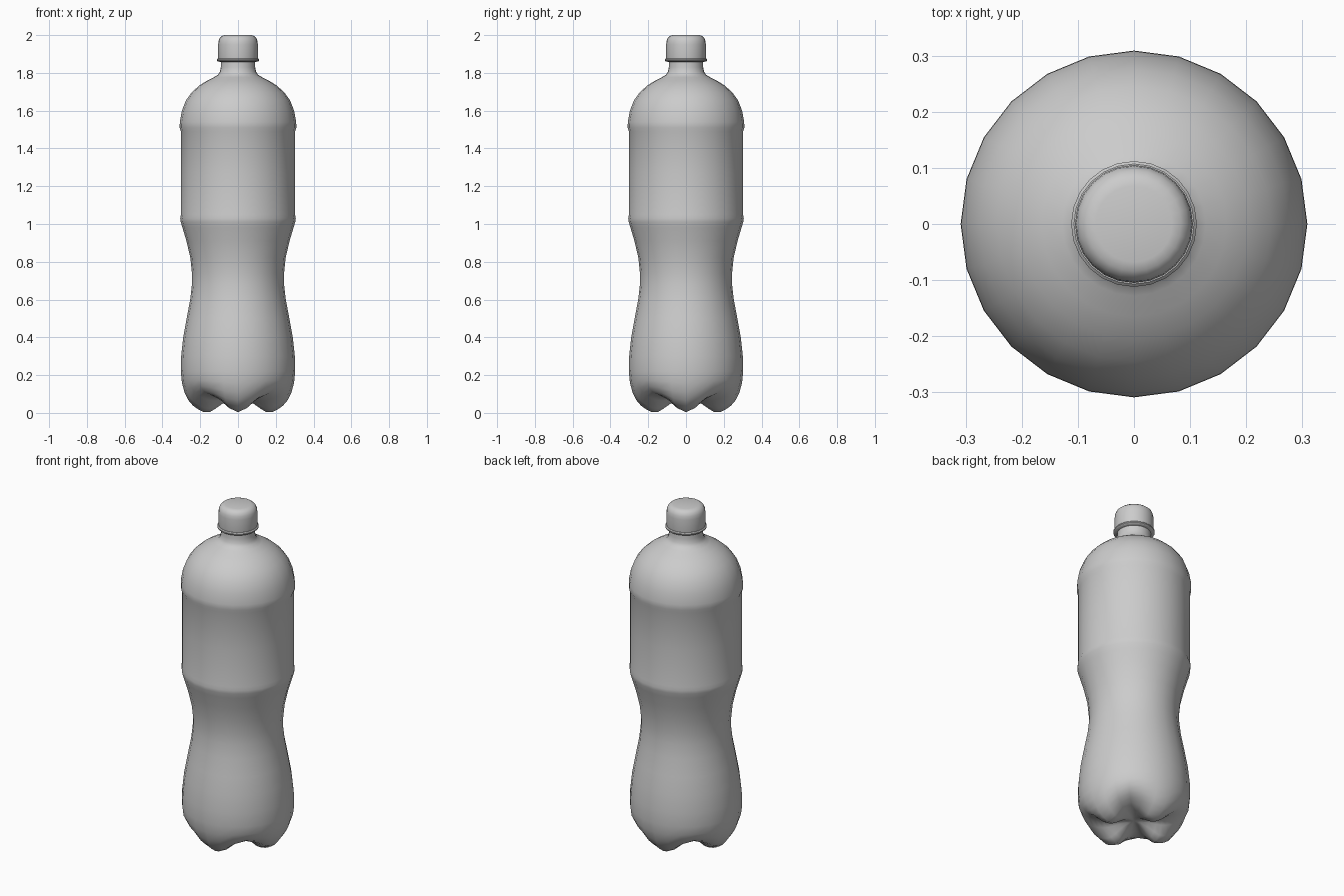
import bpy, math

SEG = 24


def lathe(name, profile, lift=None, sharp=40):
    """Revolve (r, z) points, bottom to top; r = 0 makes a pole."""
    verts, faces, rings = [], [], []
    for i, (r, z) in enumerate(profile):
        start = len(verts)
        if r == 0:
            verts.append((0, 0, z))
            rings.append([start] * SEG)
            continue
        for s in range(SEG):
            a = 2 * math.pi * s / SEG
            dz = lift[i] * (1 - math.cos(4 * a)) / 2 if lift and i < len(lift) else 0
            verts.append((r * math.cos(a), r * math.sin(a), z + dz))
        rings.append(list(range(start, start + SEG)))
    for lo, hi in zip(rings, rings[1:]):
        for s in range(SEG):
            t = (s + 1) % SEG
            loop = list(dict.fromkeys((lo[s], lo[t], hi[t], hi[s])))
            faces.append(loop)
    mesh = bpy.data.meshes.new(name)
    mesh.from_pydata(verts, [], faces)
    obj = bpy.data.objects.new(name, mesh)
    bpy.context.collection.objects.link(obj)
    bpy.ops.object.select_all(action='DESELECT')
    obj.select_set(True)
    bpy.context.view_layer.objects.active = obj
    bpy.ops.object.shade_smooth_by_angle(angle=math.radians(sharp))
    return obj


# Bottle body: four-footed base, waist, label band, domed shoulder, neck
body = [(0, 0.075), (0.04, 0.07), (0.08, 0.05), (0.12, 0.022), (0.15, 0.004),
        (0.18, 0.004), (0.21, 0.018), (0.238, 0.038), (0.262, 0.066),
        (0.283, 0.108), (0.297, 0.16), (0.303, 0.22), (0.301, 0.3),
        (0.29, 0.4), (0.272, 0.5), (0.253, 0.6), (0.244, 0.68), (0.244, 0.74),
        (0.252, 0.82), (0.273, 0.91), (0.294, 0.98), (0.303, 1.01),
        (0.306, 1.03), (0.302, 1.05), (0.302, 1.27), (0.302, 1.49),
        (0.309, 1.51), (0.308, 1.54), (0.297, 1.6), (0.276, 1.654),
        (0.245, 1.697), (0.205, 1.733), (0.165, 1.758), (0.128, 1.777),
        (0.106, 1.79), (0.096, 1.806), (0.091, 1.83), (0.091, 1.862)]
# Height of the valleys between the feet, per base ring
valleys = [0, 0.006, 0.03, 0.06, 0.08, 0.085, 0.078, 0.068, 0.055, 0.035, 0.012]
lathe("bottle_body", body, valleys, 70)

# Support ring under the cap
lathe("neck_ring", [(0.088, 1.858), (0.107, 1.86), (0.112, 1.865),
                    (0.112, 1.871), (0.107, 1.876), (0.088, 1.877)])

# Screw cap with rounded top edge
lathe("cap", [(0, 1.874), (0.104, 1.874), (0.105, 1.88), (0.105, 1.95),
              (0.103, 1.97), (0.096, 1.986), (0.084, 1.996), (0.068, 2.0),
              (0, 2.0)])
